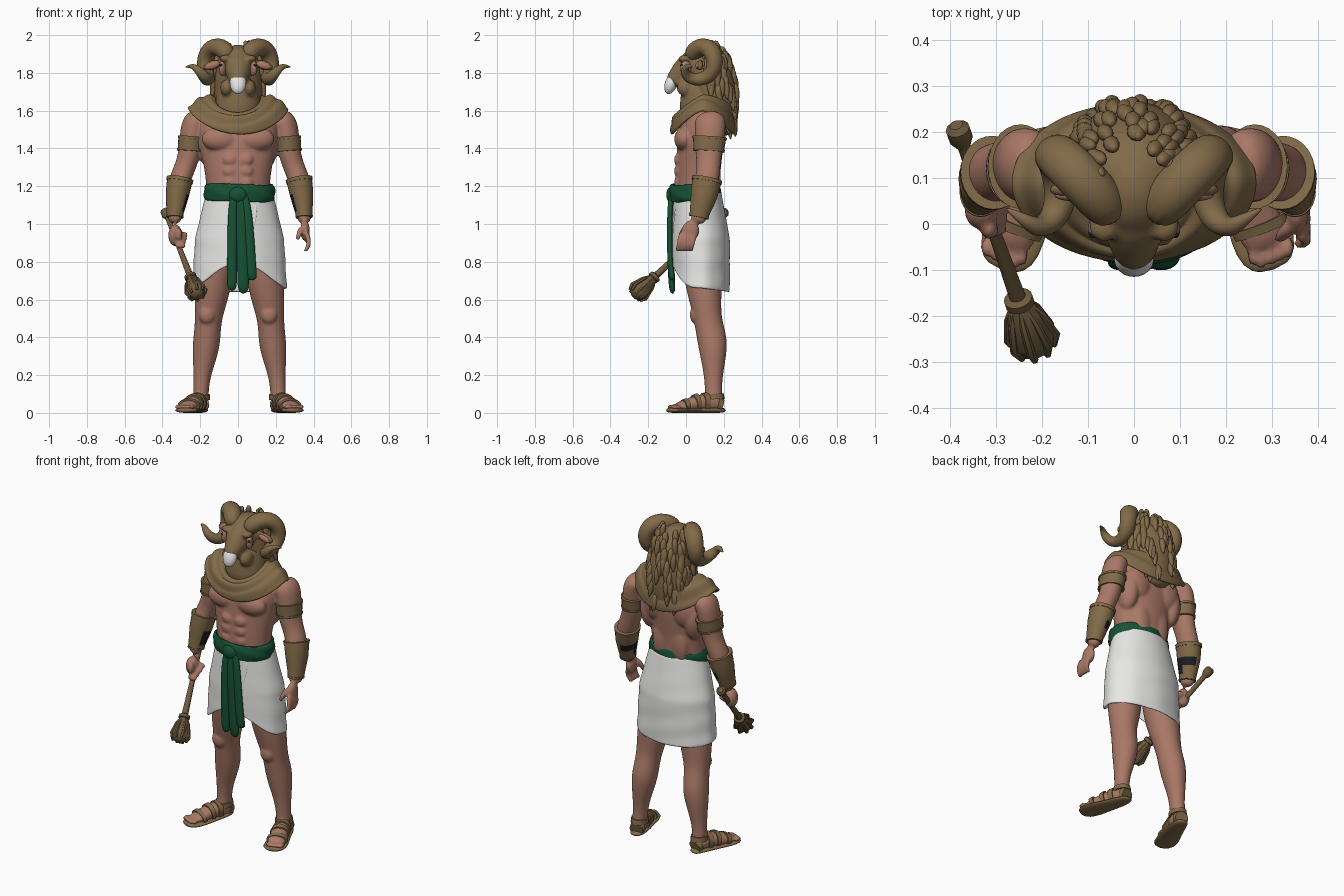
import bpy, bmesh, math, random
from math import sin, cos, pi
from mathutils import Vector, Matrix, Euler

if "Cube" in bpy.data.objects:
    bpy.data.objects.remove(bpy.data.objects["Cube"])
random.seed(4)


def material(name, *rgb):
    mat = bpy.data.materials.new(name)
    mat.use_nodes = True
    mat.diffuse_color = (*rgb, 1)
    for node in mat.node_tree.nodes:
        if node.type == 'BSDF_PRINCIPLED':
            node.inputs["Base Color"].default_value = (*rgb, 1)
    return mat


skin = material("skin", .40, .19, .135)
tan = material("tan_leather", .22, .145, .065)
wood = material("dark_wood", .16, .105, .048)
white = material("white_cloth", .8, .8, .79)
green = material("green_cloth", .008, .085, .035)
black = material("black", .012, .012, .018)


def finish(name, bm, mats, subsurf=0, voxel=0, thick=0, rule=None):
    """Turn a bmesh into a shaded object with its modifiers."""
    bmesh.ops.recalc_face_normals(bm, faces=bm.faces)
    mesh = bpy.data.meshes.new(name)
    if rule:
        for face in bm.faces:
            face.material_index = int(rule(face))
    bm.to_mesh(mesh)
    bm.free()
    mesh.shade_smooth()
    if not (subsurf or voxel):
        mesh.set_sharp_from_angle(angle=math.radians(42))
    for mat in mats if isinstance(mats, list) else [mats]:
        mesh.materials.append(mat)
    ob = bpy.data.objects.new(name, mesh)
    bpy.context.collection.objects.link(ob)
    if thick:
        mod = ob.modifiers.new("thickness", 'SOLIDIFY')
        mod.thickness, mod.offset = thick, 0
    if subsurf:
        mod = ob.modifiers.new("rounding", 'SUBSURF')
        mod.levels = mod.render_levels = subsurf
    if voxel:
        mod = ob.modifiers.new("blend", 'REMESH')
        mod.mode, mod.voxel_size, mod.use_smooth_shade = 'VOXEL', voxel, True
        mod = ob.modifiers.new("relax", 'SMOOTH')
        mod.factor, mod.iterations = .5, 3
    return ob


def tube(bm, pts, n=12, flat=False):
    """Closed loft through (x, y, z, radius_a, radius_b) stations."""
    path = [Vector(p[:3]) for p in pts]
    side, rings = Vector((1, 0, 0)), []
    for i, p in enumerate(pts):
        along = path[min(i + 1, len(path) - 1)] - path[max(i - 1, 0)]
        along = Vector((0, 0, 1)) if flat else along.normalized()
        side = (side - along * side.dot(along)).normalized()
        up = along.cross(side)
        rings.append([bm.verts.new(path[i] + (side * p[3] * cos(2 * pi * k / n)
                                              + up * p[-1] * sin(2 * pi * k / n)) * 1.03)
                      for k in range(n)])
    for a, b in zip(rings, rings[1:]):
        for k in range(n):
            bm.faces.new((a[k], a[(k + 1) % n], b[(k + 1) % n], b[k]))
    bm.faces.new(rings[0])
    bm.faces.new(rings[-1])


def blob(bm, center, size, tilt=(0, 0, 0)):
    mat = Matrix.Translation(center) @ Euler(tilt).to_matrix().to_4x4() @ Matrix.Diagonal((*size, 1))
    bmesh.ops.create_uvsphere(bm, u_segments=20, v_segments=12, radius=1, matrix=mat)


def skirt(bm, f, nu, nv, closed=False):
    """Surface f(angle, v) that wraps around the body."""
    rows = [[bm.verts.new(f(2 * pi * i / nu, j / nv)) for i in range(nu)]
            for j in range(nv + (not closed))]
    for j in range(nv):
        a, b = rows[j], rows[(j + 1) % len(rows)]
        for i in range(nu):
            bm.faces.new((a[i], a[(i + 1) % nu], b[(i + 1) % nu], b[i]))


def sample(path, t):
    i = min(int(t), len(path) - 2)
    return [a + (b - a) * (t - i) for a, b in zip(path[i], path[i + 1])]


def cut(path, start, end, grow, steps=4):
    """Slice of a limb path with enlarged radii, for bands and straps."""
    out = []
    for k in range(steps):
        x, y, z, a, b = sample(path, start + (end - start) * k / (steps - 1))
        out.append((x, y, z, a * grow, b * grow))
    return out


def flip(pts, s, shift=.008):
    return [(p[0] * s + shift, *p[1:]) for p in pts]


ARM = [(.2, .125, 1.57, .06, .075), (.245, .13, 1.54, .066, .085), (.255, .125, 1.46, .062, .08),
       (.262, .12, 1.38, .06, .072), (.288, .12, 1.3, .056, .062), (.315, .112, 1.24, .058, .066),
       (.33, .095, 1.15, .052, .06), (.342, .07, 1.05, .037, .043), (.344, .06, 1, .033, .04)]
LEG = [(.11, .08, .95, .09, .11), (.13, .085, .75, .1, .105), (.148, .1, .62, .092, .09),
       (.163, .112, .52, .075, .075), (.168, .125, .45, .07, .076), (.174, .14, .38, .074, .08),
       (.184, .145, .3, .066, .07), (.198, .145, .2, .046, .05), (.204, .145, .12, .041, .045),
       (.206, .15, .05, .043, .05)]
FOOT = [(.2, .19, .04, .036, .032), (.21, .14, .055, .042, .05), (.24, .06, .052, .048, .045),
        (.268, -.01, .038, .055, .03), (.285, -.055, .03, .05, .022)]
SOLE = [(.197, .215, .014, .032, .014), (.212, .14, .014, .05, .014), (.24, .06, .014, .055, .014),
        (.268, -.02, .014, .07, .014), (.288, -.075, .014, .062, .014), (.297, -.1, .014, .03, .012)]

# Body: torso, muscles, limbs and hands fused into one skin
bm = bmesh.new()
tube(bm, [(0, .06, 1.05, .16, .11), (0, .06, 1.2, .165, .118), (0, .065, 1.3, .178, .118),
          (0, .075, 1.4, .2, .122), (0, .08, 1.5, .215, .122), (0, .095, 1.58, .2, .1),
          (0, .1, 1.63, .12, .08), (0, .09, 1.7, .08, .08)], n=16, flat=True)
for s in (-1, 1):
    tube(bm, flip(ARM, s))
    tube(bm, flip(LEG, s))
    tube(bm, flip(FOOT, s))
    blob(bm, (s * .095, -.008, 1.45), (.1, .055, .065))
    blob(bm, (s * .15, .12, 1.42), (.06, .08, .13))
    blob(bm, (s * .1, .165, 1.47), (.08, .045, .1))
    blob(bm, (s * .06, .15, 1.25), (.06, .035, .12))
    blob(bm, (s * .165, .05, .52), (.045, .03, .05))
    for z in (1.22, 1.28, 1.34):
        blob(bm, (s * .042, -.047, z), (.036, .016, .03))
    for k in range(5):
        blob(bm, (s * (.25 + .02 * k) + .008, -.075 + .008 * abs(k - 1), .032), (.011, .026, .013))
# open left hand
blob(bm, (.355, .025, .965), (.026, .047, .055))
for k in range(4):
    y = .048 - .024 * k
    tube(bm, [(.36, y, .96, .015), (.378, y - .01, .91, .014), (.37, y - .018, .875, .013),
              (.35, y - .022, .85, .01)], n=8)
tube(bm, [(.345, 0, .99, .018), (.322, -.025, .95, .016), (.312, -.035, .91, .011)], n=8)
# closed right hand
blob(bm, (-.332, .03, .94), (.038, .043, .058))
for k in range(4):
    blob(bm, (-.305 + .004 * k, -.012 + .022 * k, .887 + .018 * k), (.03, .015, .02))
blob(bm, (-.315, -.012, .945), (.02, .022, .035))
finish("body", bm, skin, subsurf=2, voxel=.0085)

# Arm bands, bracers and sandals
for s, side in ((-1, "right"), (1, "left")):
    arm, foot, leg, sole = (flip(p, s) for p in (ARM, FOOT, LEG, SOLE))
    bm = bmesh.new()
    tube(bm, cut(arm, 2, 2.95, 1.07), 28)
    for t in (2, 2.8):
        tube(bm, cut(arm, t, t + .15, 1.12), 28)
    finish(side + "_arm_band", bm, tan)

    bm = bmesh.new()
    tube(bm, cut(arm, 5, 7.3, 1.15, 6), 28)
    finish(side + "_bracer", bm, [tan, black], rule=lambda f: (
        1.08 < f.calc_center_median().z < 1.16 and .5 * f.normal.y - s * f.normal.x > .4))
    bm = bmesh.new()
    tube(bm, cut(arm, 5, 5.2, 1.2), 28)
    tube(bm, cut(arm, 7.1, 7.3, 1.22), 28)
    finish(side + "_bracer_rims", bm, tan)

    bm = bmesh.new()
    tube(bm, sole, 16)
    finish(side + "_sandal_sole", bm, tan, subsurf=1)
    bm = bmesh.new()
    for start, end in ((.0, .5), (1.3, 1.65), (1.95, 2.25), (2.8, 3.15)):
        tube(bm, cut(foot, start, end, 1.1), 20)
    tube(bm, cut(leg, 8.3, 8.7, 1.12), 20)
    finish(side + "_sandal_straps", bm, tan)


# Kilt with a hem that rises at the front
def kilt(a, v):
    s, c = sin(a), cos(a)
    hem = .66 + .13 * max(0, -s) ** 3 - .02 * max(0, s)
    z = 1.17 + (hem - 1.17) * v
    k = min(1, (1.17 - z) / .25)
    fold = 1 + .012 * sin(z * 45 + 3 * c) * v * (.6 + .4 * s) + .008 * v * sin(9 * a)
    return ((.17 + .045 * k + .03 * v) * c * fold + .008,
            .06 + .018 * k + (.12 + .028 * k) * s * fold, z)


bm = bmesh.new()
skirt(bm, kilt, 72, 28)
finish("kilt", bm, white, thick=.012, subsurf=1)
bm = bmesh.new()
tube(bm, [(*kilt(-pi / 2 + .5 - .1 * k, .1 + .22 * k), .012, .008) for k in range(5)], 10)
finish("kilt_overlap_edge", bm, white, subsurf=1)


# Twisted belt, knot and hanging sash
def belt(a, v):
    b = 2 * pi * v
    r = 1 + .1 * cos(b) + .014 * sin(4 * b + 5 * a)
    return (.172 * r * cos(a) + .008, .048 + .125 * r * sin(a),
            1.165 + .046 * sin(b) + .008 * cos(a) * sin(a))


bm = bmesh.new()
skirt(bm, belt, 64, 20, closed=True)
finish("belt", bm, green)
bm = bmesh.new()
blob(bm, (0, -.075, 1.155), (.05, .03, .045))
for x, drift, width, bottom in ((-.03, -.002, .026, .64), (.015, .014, .03, .625), (.05, .026, .026, .7)):
    tube(bm, [(x * .6, -.075, 1.17, width * .7, .014), (x, -.085, 1.08, width * .9, .015),
              (x + drift * .5, -.088, .9, width, .014), (x + drift * .8, -.08, .75, width, .016),
              (x + drift, -.07, bottom, width * 1.1, .02)])
finish("sash", bm, green, subsurf=2)


# Shoulder cape with soft folds
def cape(a, v):
    s, c = sin(a), cos(a)
    top = 1.67 - .09 * max(0, -s)
    hem = 1.605 - .13 * abs(s) ** 1.5
    lift = .03 * sin(pi * v) + .006 * sin(16 * v + 2 * c)
    return ((.12 + .145 * v) * c, .09 + (.12 + .045 * v) * s + lift * .4 * s, top + (hem - top) * v + lift)


bm = bmesh.new()
skirt(bm, cape, 56, 16)
finish("shoulder_cape", bm, tan, thick=.016, subsurf=1)

# Ram head: skull, snout, brow and throat
bm = bmesh.new()
blob(bm, (0, .085, 1.84), (.1, .12, .11))
tube(bm, [(0, .06, 1.85, .09, .09), (0, 0, 1.825, .075, .072), (0, -.045, 1.775, .054, .056),
          (0, -.085, 1.735, .038, .042)])
tube(bm, [(0, .1, 1.8, .095, .11), (0, .095, 1.7, .11, .12), (0, .09, 1.62, .125, .125),
          (0, .09, 1.54, .13, .12)], n=16, flat=True)
for s in (-1, 1):
    blob(bm, (s * .065, -.005, 1.875), (.035, .035, .02))
    blob(bm, (s * .06, .0, 1.72), (.035, .05, .045))
    blob(bm, (s * .14, .075, 1.84), (.05, .018, .026), (0, s * .3, 0))
finish("head", bm, tan, subsurf=1, voxel=.009)

bm = bmesh.new()
blob(bm, (0, -.078, 1.745), (.043, .033, .06), (-.35, 0, 0))
finish("muzzle", bm, white)
bm, eyes = bmesh.new(), bmesh.new()
for s in (-1, 1):
    blob(bm, (s * .08, .0, 1.825), (.018, .032, .042), (0, 0, s * .4))
    blob(bm, (s * .135, .062, 1.84), (.04, .012, .018), (0, s * .3, 0))
    blob(eyes, (s * .09, -.02, 1.84), (.009, .011, .009))
finish("face_patches_and_ears", bm, skin)
finish("eyes", eyes, black)

# Curled horns
HORN = [(.04, .01, 1.88, .046), (.09, .075, 1.945, .053), (.15, .135, 1.93, .052), (.178, .16, 1.86, .047),
        (.165, .135, 1.785, .042), (.155, .065, 1.76, .037), (.175, .005, 1.775, .031),
        (.21, -.012, 1.815, .023), (.24, .01, 1.84, .014), (.28, .035, 1.83, .003)]
for s, side in ((-1, "right"), (1, "left")):
    bm = bmesh.new()
    tube(bm, flip(HORN, s, 0), 14)
    finish(side + "_horn", bm, tan, subsurf=2)

# Mane: a core covered in overlapping locks
MANE = [(0, .1, 1.95, .07, .06), (0, .12, 1.86, .115, .11), (0, .135, 1.75, .13, .125),
        (0, .155, 1.65, .13, .115), (0, .175, 1.55, .115, .085), (0, .2, 1.46, .06, .045)]
bm = bmesh.new()
tube(bm, MANE, 16, flat=True)
for k in range(110):
    a = random.uniform(-.2, pi + .2)
    x, y, z, rx, ry = sample(MANE, random.uniform(.2, 4.4))
    root, out = Vector((rx * cos(a), y + ry * sin(a), z)), Vector((cos(a), sin(a), 0))
    tube(bm, [(*(root + out * push + Vector((0, 0, drop))), wide)
              for push, drop, wide in ((-.012, .045, .01), (.0, .01, .021), (.004, -.03, .018),
                                       (.014, -.07, .002))], 8)
finish("mane", bm, tan, subsurf=1)

# Mace: shaft, pommel, collar and ribbed head
start, aim = Vector((-.38, .195, 1.055)), Vector((.148, -.415, -.385))
bm = bmesh.new()


def turned(profile, n):
    tube(bm, [(*(start + aim * t), r) for t, r in profile], n)


turned([(0, .014), (.5, .014), (.88, .018)], 12)
turned([(-.05, .014), (-.03, .026), (.02, .026), (.06, .015)], 12)
turned([(.85, .022), (.86, .031), (.89, .031), (.9, .022)], 16)
turned([(.88, .022), (.94, .036), (1.06, .052), (1.11, .043), (1.14, .02)], 8)
axis = aim.normalized()
for k in range(8):
    rib = Matrix.Rotation(k * pi / 4, 3, axis) @ axis.orthogonal().normalized()
    tube(bm, [(*(start + aim * t + rib * r), w) for t, r, w in
              ((.9, .02, .006), (.96, .038, .008), (1.07, .053, .01), (1.12, .04, .008))], 6)
finish("mace", bm, wood)
